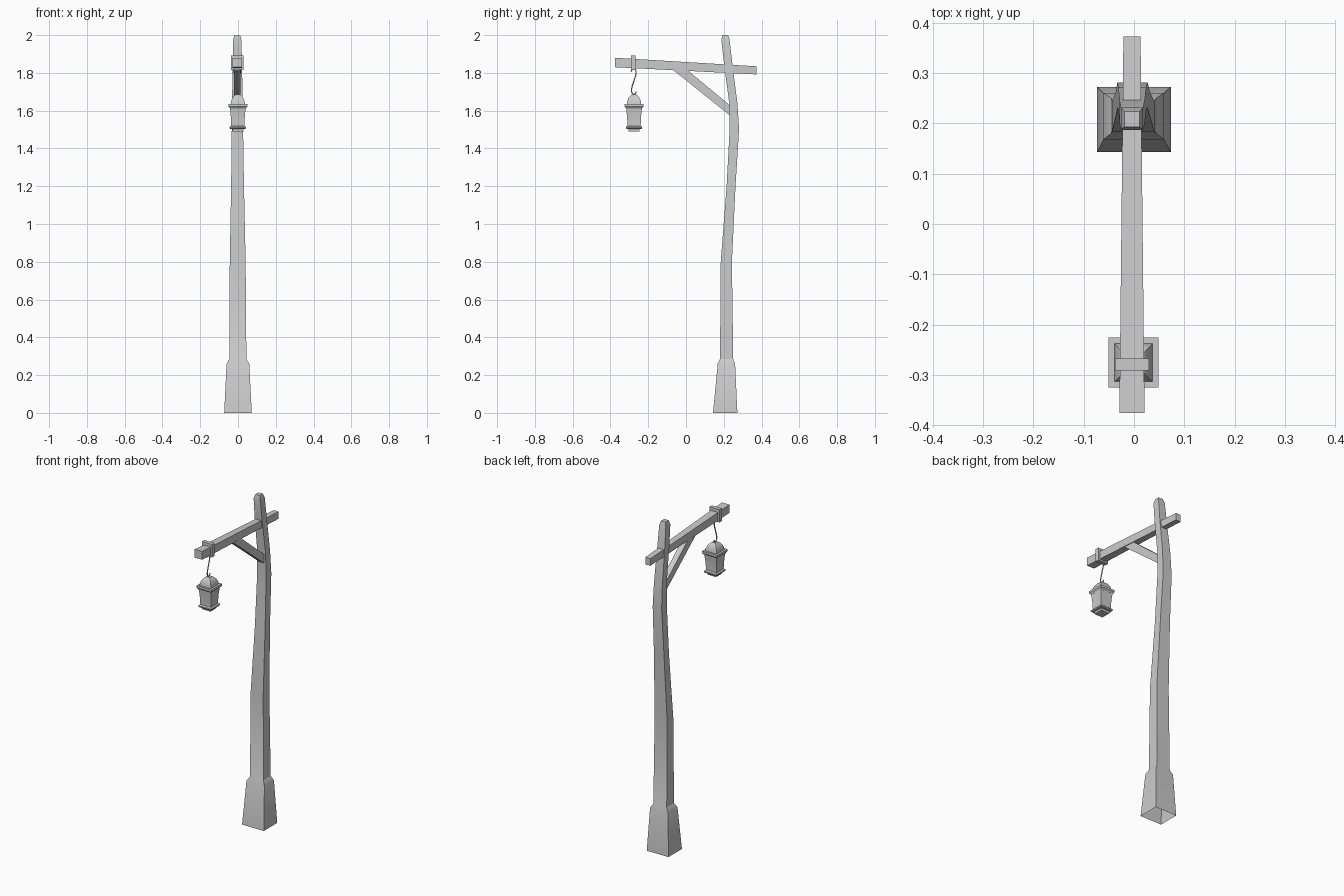
import bpy, bmesh
from math import radians
from mathutils import Vector

cube = bpy.data.objects.get("Cube")
if cube:
    bpy.data.objects.remove(cube, do_unlink=True)

# Single plain grey
GREY = (0.6, 0.6, 0.6, 1.0)
grey = bpy.data.materials.new("plain grey")
grey.use_nodes = True
grey.diffuse_color = GREY
grey.node_tree.nodes["Principled BSDF"].inputs["Base Color"].default_value = GREY

CX = -0.004          # upper parts sit slightly to one side
LANTERN_Y = -0.275


def finish(obj):
    """Give the part its material and smooth shading with sharp edges kept."""
    obj.data.materials.clear()
    obj.data.materials.append(grey)
    bpy.ops.object.select_all(action='DESELECT')
    obj.select_set(True)
    bpy.context.view_layer.objects.active = obj
    bpy.ops.object.shade_smooth_by_angle(angle=radians(30))


def loft(name, rings, cap_start=True):
    """Skin a list of four-cornered rings and cap the ends."""
    bm = bmesh.new()
    loops = [[bm.verts.new(p) for p in ring] for ring in rings]
    for a, b in zip(loops, loops[1:]):
        for i in range(4):
            j = (i + 1) % 4
            bm.faces.new((a[i], a[j], b[j], b[i]))
    bm.faces.new(loops[-1])
    if cap_start:
        bm.faces.new(loops[0][::-1])
    bmesh.ops.recalc_face_normals(bm, faces=bm.faces)
    mesh = bpy.data.meshes.new(name)
    bm.to_mesh(mesh)
    bm.free()
    obj = bpy.data.objects.new(name, mesh)
    bpy.context.collection.objects.link(obj)
    finish(obj)
    return obj


def level_ring(z, x, half_x, y0, y1):
    return [(x - half_x, y0, z), (x + half_x, y0, z),
            (x + half_x, y1, z), (x - half_x, y1, z)]


def upright_ring(y, x, half_x, z0, z1):
    return [(x - half_x, y, z0), (x + half_x, y, z0),
            (x + half_x, y, z1), (x - half_x, y, z1)]


# Bent post: height, half width, front and back depth; hollow underneath
post_profile = [
    (0.0, 0.073, 0.143, 0.272), (0.26, 0.060, 0.168, 0.260),
    (0.285, 0.045, 0.18, 0.25), (0.8, 0.042, 0.184, 0.243),
    (1.2, 0.034, 0.215, 0.262), (1.5, 0.030, 0.231, 0.281),
    (1.64, 0.028, 0.229, 0.272), (1.85, 0.025, 0.201, 0.245),
    (1.975, 0.022, 0.187, 0.231), (2.0, 0.015, 0.193, 0.223),
]
loft("post", [level_ring(z, CX * z / 2, w, a, b)
              for z, w, a, b in post_profile], cap_start=False)

# Tapered cross beam
loft("beam", [upright_ring(-0.375, CX, 0.025, 1.83, 1.88),
              upright_ring(0.372, CX, 0.017, 1.792, 1.835)])

# Slanted brace between beam and post
loft("brace", [[(CX + s * 0.017, y, z) for s, (y, z) in
                zip((-1, 1, 1, -1), ((a, a_z), (a, a_z), (b, b_z), (b, b_z)))]
               for a, a_z, b, b_z in ((-0.095, 1.837, -0.02, 1.837),
                                      (0.245, 1.565, 0.245, 1.618))])

# Strap around the beam
loft("strap", [upright_ring(y, CX, 0.034, 1.815, 1.893)
               for y in (-0.291, -0.267)])

# Wire hook
curve = bpy.data.curves.new("hook", 'CURVE')
curve.dimensions = '3D'
curve.bevel_depth = 0.0035
curve.bevel_resolution = 1
curve.resolution_u = 3
curve.use_fill_caps = True
path = [(-0.291, 1.806), (-0.285, 1.818), (-0.272, 1.82), (-0.265, 1.805),
        (-0.275, 1.76), (-0.288, 1.715), (-0.288, 1.698), (-0.275, 1.686),
        (-0.263, 1.7)]
spline = curve.splines.new('BEZIER')
spline.bezier_points.add(len(path) - 1)
for point, (y, z) in zip(spline.bezier_points, path):
    point.co = Vector((CX, y, z))
    point.handle_left_type = point.handle_right_type = 'AUTO'
wire = bpy.data.objects.new("hook", curve)
bpy.context.collection.objects.link(wire)
bpy.ops.object.select_all(action='DESELECT')
wire.select_set(True)
bpy.context.view_layer.objects.active = wire
bpy.ops.object.convert(target='MESH')
finish(bpy.context.object)


def square_stack(name, profile):
    loft(name, [level_ring(z, CX + 0.003, r, LANTERN_Y - r, LANTERN_Y + r)
                for r, z in profile])


# Square lantern, from foot to domed cap
square_stack("lantern_foot", [(0.029, 1.49), (0.029, 1.505)])
square_stack("lantern_lower_rim", [(0.040, 1.503), (0.043, 1.507),
                                   (0.043, 1.514), (0.036, 1.52)])
square_stack("lantern_body", [(0.035, 1.517), (0.036, 1.55),
                              (0.038, 1.58), (0.042, 1.615)])
square_stack("lantern_upper_rim", [(0.042, 1.612), (0.050, 1.622),
                                   (0.050, 1.635)])
square_stack("lantern_cap", [(0.038, 1.633), (0.036, 1.65), (0.030, 1.666),
                             (0.021, 1.678), (0.012, 1.685)])
